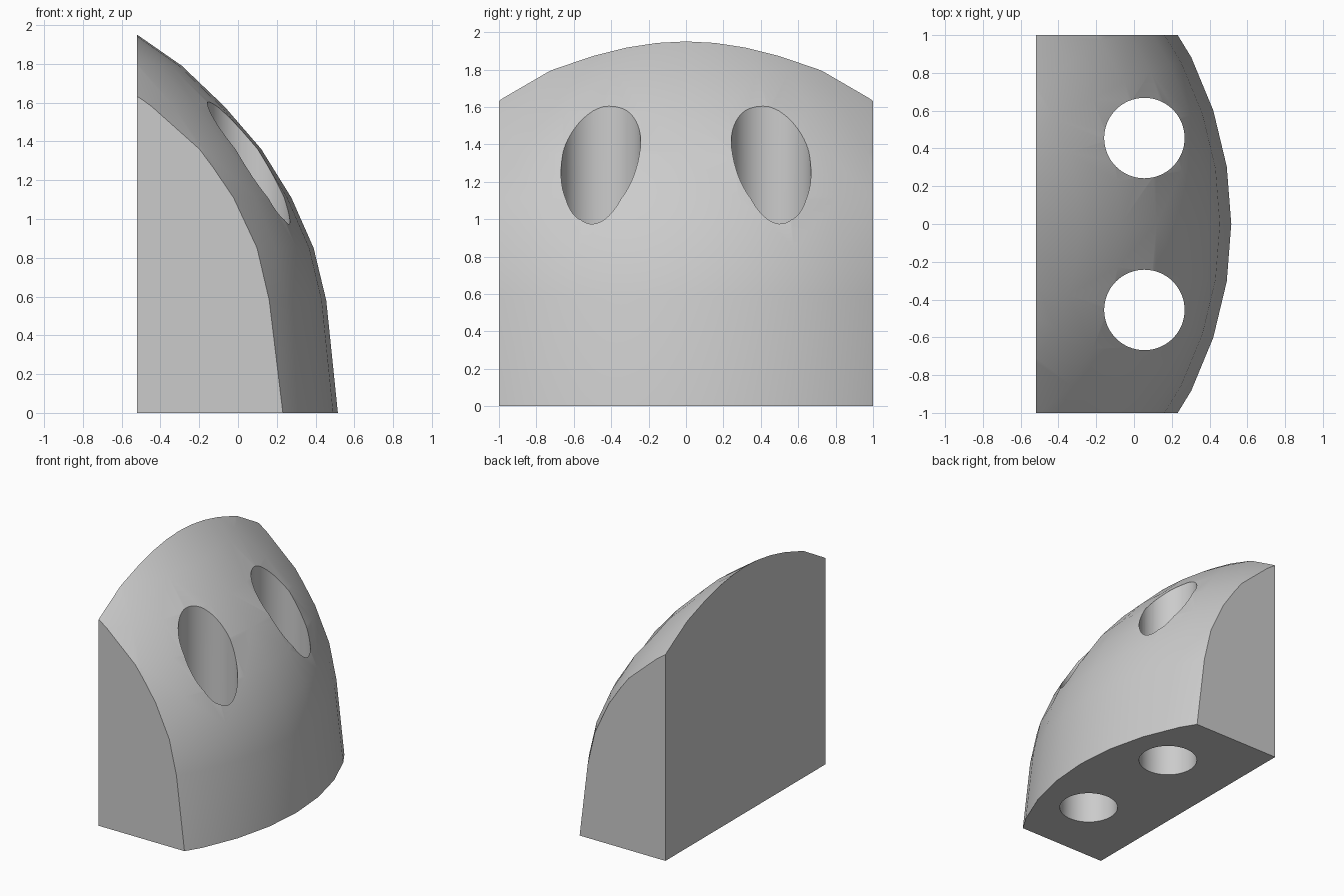
import bpy, bmesh, math

cube = bpy.data.objects.get("Cube")
if cube:
    bpy.data.objects.remove(cube, do_unlink=True)

AXIS_X = -1.43      # vertical axis the dome is turned around
BACK_X = -0.52      # flat back wall
SEGMENTS = 40

grey = bpy.data.materials.new("plain grey")
grey.use_nodes = True
colour = (0.6, 0.6, 0.6, 1)
grey.diffuse_color = colour
grey.node_tree.nodes["Principled BSDF"].inputs["Base Color"].default_value = colour

# Dome profile: (x, z) along the centre line
profile = [(0.515, 0), (0.455, 0.58), (0.39, 0.85), (0.275, 1.11), (0.12, 1.36),
           (-0.07, 1.58), (-0.29, 1.79), (-0.52, 1.95), (-0.78, 2.07)]

# Turn the profile into rings, widening slightly toward the top
bm = bmesh.new()
rings = []
for x, z in profile:
    r = x - AXIS_X
    widen = 1 + 0.07 * min(1, max(0, (z - 0.6) / 0.8))
    angles = [2 * math.pi * i / SEGMENTS for i in range(SEGMENTS)]
    rings.append([bm.verts.new((AXIS_X + r * math.cos(a), widen * r * math.sin(a), z))
                  for a in angles])
for low, high in zip(rings, rings[1:]):
    for i in range(SEGMENTS):
        j = (i + 1) % SEGMENTS
        bm.faces.new((low[i], low[j], high[j], high[i]))
bm.faces.new(rings[0][::-1])
bm.faces.new(rings[-1])

# Slice off the back and both sides, capping each cut
for point, normal in [((BACK_X, 0, 0), (-1, 0, 0)),
                      ((0, 1, 0), (0, 1, 0)), ((0, -1, 0), (0, -1, 0))]:
    geom = bm.verts[:] + bm.edges[:] + bm.faces[:]
    cut = bmesh.ops.bisect_plane(bm, geom=geom, plane_co=point, plane_no=normal,
                                 clear_outer=True)
    edges = [e for e in cut["geom_cut"] if isinstance(e, bmesh.types.BMEdge)]
    bmesh.ops.holes_fill(bm, edges=[e for e in edges if e.is_boundary], sides=0)
bmesh.ops.recalc_face_normals(bm, faces=bm.faces)
mesh = bpy.data.meshes.new("domed_block")
bm.to_mesh(mesh)
bm.free()
block = bpy.data.objects.new("domed_block", mesh)
bpy.context.collection.objects.link(block)
mesh.materials.append(grey)

# Drill the two vertical holes
bpy.context.view_layer.objects.active = block
for y in (-0.455, 0.455):
    bpy.ops.mesh.primitive_cylinder_add(vertices=64, radius=0.213, depth=4,
                                        location=(0.055, y, 1))
    cutter = bpy.context.object
    cutter.name = "hole_cutter"
    cutter.hide_render = True
    cutter.data.materials.append(grey)
    bpy.ops.object.select_all(action='DESELECT')
    block.select_set(True)
    bpy.context.view_layer.objects.active = block
    drill = block.modifiers.new("hole", 'BOOLEAN')
    drill.operation = 'DIFFERENCE'
    drill.solver = 'EXACT'
    drill.object = cutter
    bpy.ops.object.modifier_apply(modifier=drill.name)
    bpy.data.objects.remove(cutter, do_unlink=True)

bpy.ops.object.shade_smooth_by_angle(angle=math.radians(30))
